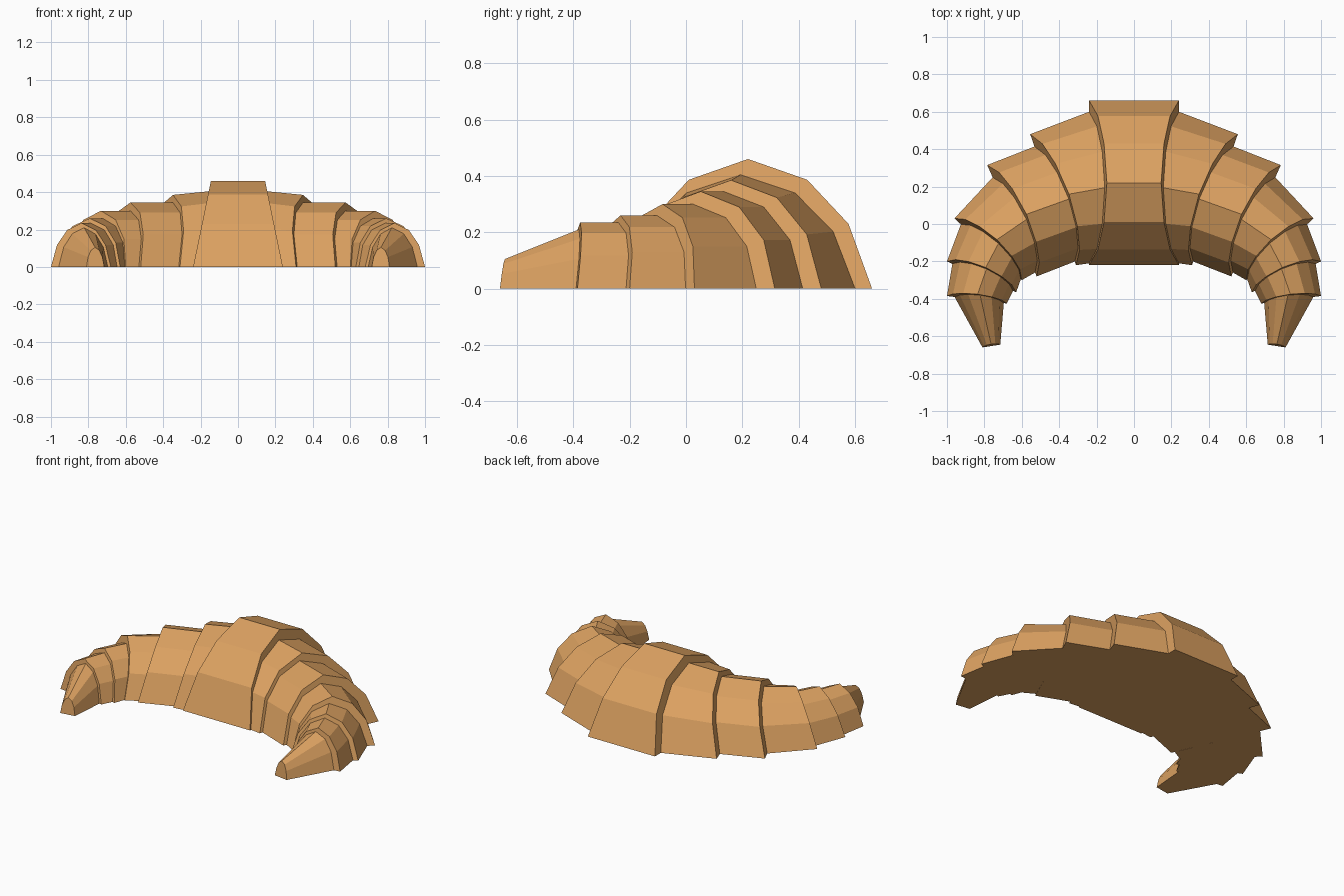
import bpy, bmesh
from mathutils import Vector

if "Cube" in bpy.data.objects:
    bpy.data.objects.remove(bpy.data.objects["Cube"])

crust = bpy.data.materials.new("baked_crust")
crust.diffuse_color = (0.72, 0.36, 0.12, 1)
crust.use_nodes = True
crust.node_tree.nodes["Principled BSDF"].inputs["Base Color"].default_value = crust.diffuse_color

# Seven-point dome profile: (across, up), from the outer base to the inner base
HALF = [(1, 0), (0.81, 0.5), (0.477, 0.84)]
DOME = HALF + [(0, 1)] + [(-a, z) for a, z in reversed(HALF)]


def section(outer, inner, height, lean):
    """Dome cross-section whose top leans back towards the middle of the roll."""
    o, i = Vector(outer), Vector(inner)
    mid, half = (o + i) / 2, (o - i) / 2
    along = Vector((half.y, -half.x)).normalized()
    pts = []
    for a, z in DOME:
        p = mid + half * a - along * lean * z
        pts.append((p.x, p.y, height * z))
    return pts


def segment(name, start, end, side=1):
    """Solid loft between two dome sections, optionally mirrored in x."""
    bm = bmesh.new()
    rings = [[bm.verts.new((x * side, y, z)) for x, y, z in s] for s in (start, end)]
    a, b = rings
    n = len(DOME)
    for k in range(n):
        j = (k + 1) % n
        bm.faces.new((a[k], a[j], b[j], b[k]))
    bm.faces.new(a[::-1])
    bm.faces.new(b)
    bmesh.ops.recalc_face_normals(bm, faces=bm.faces)
    mesh = bpy.data.meshes.new(name)
    bm.to_mesh(mesh)
    bm.free()
    mesh.materials.append(crust)
    bpy.context.collection.objects.link(bpy.data.objects.new(name, mesh))


# Middle roll
mid_end = section((0.24, 0.66), (0.24, -0.22), 0.46, 0.095)
segment("middle_roll", [(-x, y, z) for x, y, z in mid_end], mid_end)

# Side rolls: start and end as (outer base, inner base, height, lean)
ROLLS = [
    ("inner_roll", ((0.24, 0.60), (0.24, -0.21), 0.405, 0.09),
     ((0.555, 0.48), (0.31, -0.22), 0.385, 0.09)),
    ("second_roll", ((0.53, 0.415), (0.315, -0.20), 0.345, 0.085),
     ((0.785, 0.315), (0.52, -0.28), 0.345, 0.085)),
    ("third_roll", ((0.755, 0.25), (0.53, -0.26), 0.30, 0.075),
     ((0.96, 0.03), (0.60, -0.30), 0.30, 0.07)),
    ("fourth_roll", ((0.925, 0.0), (0.605, -0.295), 0.26, 0.06),
     ((1.0, -0.20), (0.63, -0.365), 0.26, 0.055)),
    ("outer_roll", ((0.97, -0.205), (0.645, -0.355), 0.235, 0.05),
     ((1.0, -0.385), (0.68, -0.425), 0.235, 0.03)),
    ("tip", ((0.962, -0.385), (0.695, -0.41), 0.215, 0.03),
     ((0.81, -0.66), (0.715, -0.645), 0.105, 0.01)),
]
for name, start, end in ROLLS:
    for side, label in ((1, "right"), (-1, "left")):
        segment(f"{label}_{name}", section(*start), section(*end), side)
